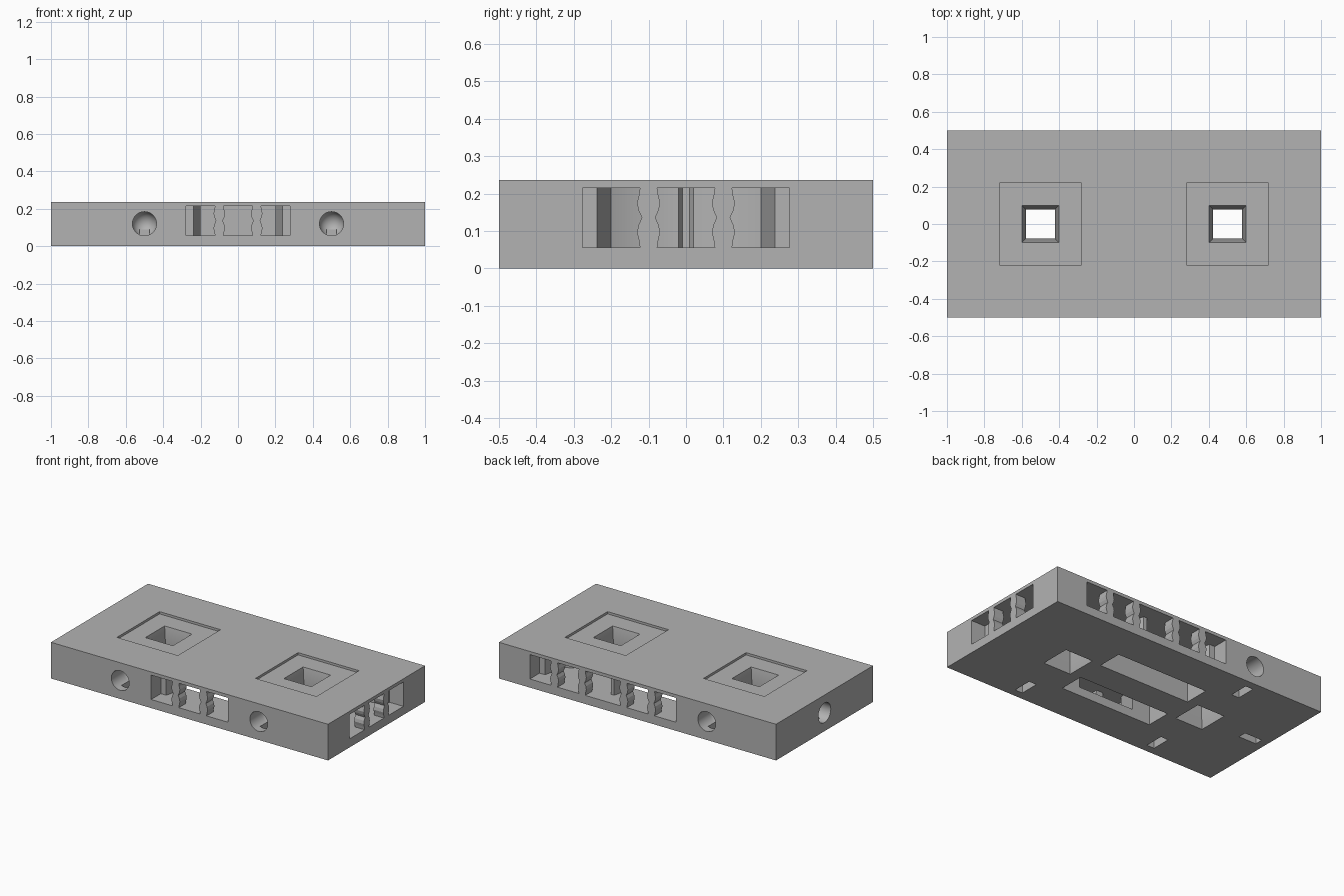
import bpy, bmesh
from math import pi
from mathutils import Matrix, Vector

cube = bpy.data.objects.get("Cube")
if cube:
    bpy.data.objects.remove(cube, do_unlink=True)

grey = bpy.data.materials.new("plain_grey")
grey.use_nodes = True
grey.diffuse_color = (0.45, 0.45, 0.45, 1)
grey.node_tree.nodes["Principled BSDF"].inputs["Base Color"].default_value = (0.45, 0.45, 0.45, 1)

HEIGHT, LOW, HIGH, HOLE_Z = 0.236, 0.056, 0.215, 0.12


def make(name, bm, matrix=Matrix()):
    bmesh.ops.recalc_face_normals(bm, faces=bm.faces)
    mesh = bpy.data.meshes.new(name)
    bm.to_mesh(mesh)
    bm.free()
    mesh.transform(matrix)
    mesh.materials.append(grey)
    obj = bpy.data.objects.new(name, mesh)
    bpy.context.collection.objects.link(obj)
    return obj


def prism(name, points, offset, matrix=Matrix()):
    """Extrude a flat outline of 3D points by an offset."""
    bm = bmesh.new()
    face = bm.faces.new([bm.verts.new(p) for p in points])
    out = bmesh.ops.extrude_face_region(bm, geom=[face])
    moved = [v for v in out["geom"] if isinstance(v, bmesh.types.BMVert)]
    bmesh.ops.translate(bm, verts=moved, vec=Vector(offset))
    return make(name, bm, matrix)


def box(name, x0, x1, y0, y1, z0, z1, matrix=Matrix()):
    outline = [(x0, y0, z0), (x1, y0, z0), (x1, y1, z0), (x0, y1, z0)]
    return prism(name, outline, (0, 0, z1 - z0), matrix)


def cut(cutter):
    """Subtract a cutter from the slab and discard it."""
    cutter.hide_render = True
    mod = slab.modifiers.new("cut", 'BOOLEAN')
    mod.operation, mod.solver, mod.object = 'DIFFERENCE', 'EXACT', cutter
    graph = bpy.context.evaluated_depsgraph_get()
    mesh = bpy.data.meshes.new_from_object(slab.evaluated_get(graph))
    slab.modifiers.clear()
    slab.data = mesh
    bpy.data.objects.remove(cutter, do_unlink=True)


def side(x, y, turn):
    """Frame on a side face, with local +y pointing inward."""
    return Matrix.Translation((x, y, 0)) @ Matrix.Rotation(turn, 4, 'Z')


slab = box("slab", -1, 1, -0.5, 0.5, 0, HEIGHT)

# Underside pockets
for s in (-1, 1):
    y0, y1 = sorted((s * 0.09, s * 0.255))
    cut(box("pocket_cutter", -0.33, 0.33, y0, y1, -0.1, HIGH))

# Square recesses and pinched shafts
for x in (-0.5, 0.5):
    cut(box("recess_cutter", x - 0.22, x + 0.22, -0.22, 0.22, HEIGHT - 0.015, HEIGHT + 0.1))
    bm = bmesh.new()
    rings = [[bm.verts.new((x + r * a, r * b, z)) for a, b in ((-1, -1), (1, -1), (1, 1), (-1, 1))]
             for z, r in ((-0.02, 0.104), (0.11, 0.077), (HEIGHT, 0.102))]
    for lower, upper in zip(rings, rings[1:]):
        for i in range(4):
            j = (i + 1) % 4
            bm.faces.new((lower[i], lower[j], upper[j], upper[i]))
    bm.faces.new(rings[0])
    bm.faces.new(rings[-1])
    cut(make("shaft_cutter", bm))

# Connector ports, each with two scalloped pillars
half = [(0.277, -0.1), (0.277, 0.1), (0.238, 0.1), (0.2, 0.25), (0.1, 0.3),
        (0.02, 0.3), (0.01, 0.32)]
ports = {"front": side(0, -0.5, 0), "back_middle": side(0, 0.5, pi),
         "back_left": side(0.5, 0.5, pi), "end": side(1, 0, pi / 2)}
widths = (0.023, 0.026, 0.031, 0.027, 0.018, 0.027, 0.031, 0.026, 0.023)
for label, frame in ports.items():
    outline = [(x, y, LOW) for x, y in half] + [(-x, y, LOW) for x, y in reversed(half)]
    cut(prism("port_cutter", outline, (0, 0, HIGH - LOW), frame))
    zs = [LOW + (HIGH - LOW) * i / 8 for i in range(9)]
    for s, word in ((-0.1, "a"), (0.1, "b")):
        profile = [(s + w, 0, z) for w, z in zip(widths, zs)]
        profile += [(s - w, 0, z) for w, z in reversed(list(zip(widths, zs)))]
        prism(f"{label}_pillar_{word}", profile, (0, 0.07, 0), frame)

# Round-ended side holes with a slot beneath each
holes = [side(-0.5, -0.5, 0), side(0.5, -0.5, 0), side(-0.5, 0.5, pi), side(-1, 0, -pi / 2)]
for frame in holes:
    bm = bmesh.new()
    bmesh.ops.create_uvsphere(bm, u_segments=32, v_segments=16, radius=0.065)
    for v in bm.verts:
        if v.co.z > 0.001:
            v.co.z += 0.2
    place = Matrix.Translation((0, 0.12, HOLE_Z)) @ Matrix.Rotation(pi / 2, 4, 'X')
    cut(make("hole_cutter", bm, frame @ place))
    cut(box("slot_cutter", -0.027, 0.027, 0.053, 0.18, -0.1, 0.09, frame))

# Smooth only the round holes
bpy.ops.object.select_all(action='DESELECT')
slab.select_set(True)
bpy.context.view_layer.objects.active = slab
bpy.ops.object.shade_smooth_by_angle(angle=pi / 6)
